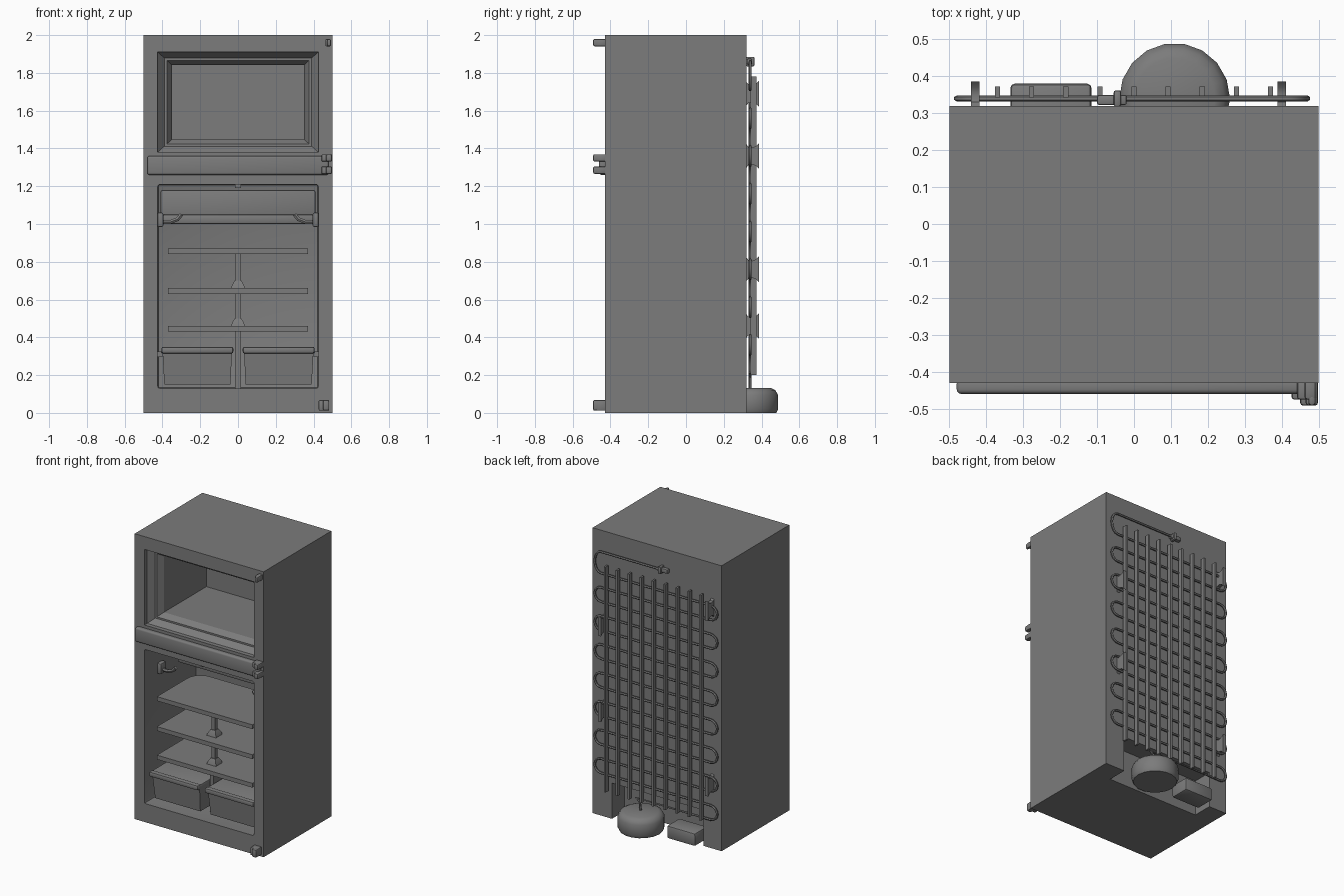
import bpy, bmesh, math
from mathutils import Vector

cube = bpy.data.objects.get("Cube")
if cube:
    bpy.data.objects.remove(cube)

grey = bpy.data.materials.new("dark_grey")
grey.use_nodes = True
grey.diffuse_color = (0.2, 0.2, 0.2, 1)
grey.node_tree.nodes["Principled BSDF"].inputs["Base Color"].default_value = (0.2, 0.2, 0.2, 1)


def finish(name, bm):
    bmesh.ops.recalc_face_normals(bm, faces=bm.faces)
    mesh = bpy.data.meshes.new(name)
    bm.to_mesh(mesh)
    bm.free()
    ob = bpy.data.objects.new(name, mesh)
    bpy.context.collection.objects.link(ob)
    mesh.materials.append(grey)
    return ob


def activate(ob):
    bpy.ops.object.select_all(action="DESELECT")
    ob.select_set(True)
    bpy.context.view_layer.objects.active = ob


def smooth(ob):
    activate(ob)
    bpy.ops.object.shade_smooth_by_angle(angle=math.radians(35))
    return ob


def box(name, x, y, z, bevel=0, segments=2):
    bm = bmesh.new()
    bmesh.ops.create_cube(bm, size=1)
    for v in bm.verts:
        v.co = [lo + (c + 0.5) * (hi - lo) for c, (lo, hi) in zip(v.co, (x, y, z))]
    if bevel:
        bmesh.ops.bevel(bm, geom=bm.edges[:], offset=bevel, segments=segments,
                        profile=0.5, affect="EDGES")
    return smooth(finish(name, bm))


def bridge(name, rings):
    """Solid through a series of point rings, closed at both ends."""
    bm = bmesh.new()
    loops = [[bm.verts.new(p) for p in ring] for ring in rings]
    n = len(loops[0])
    for a, b in zip(loops, loops[1:]):
        for i in range(n):
            bm.faces.new((a[i], a[(i + 1) % n], b[(i + 1) % n], b[i]))
    bm.faces.new(loops[0])
    bm.faces.new(loops[-1])
    return finish(name, bm)


def upright_rect(x, z, y):
    return [(x[0], y, z[0]), (x[1], y, z[0]), (x[1], y, z[1]), (x[0], y, z[1])]


def flat_rect(x, y, z):
    return [(x[0], y[0], z), (x[1], y[0], z), (x[1], y[1], z), (x[0], y[1], z)]


def tube(name, points, radius, cyclic=False):
    curve = bpy.data.curves.new(name, "CURVE")
    curve.dimensions = "3D"
    curve.bevel_depth = radius
    curve.bevel_resolution = 1
    curve.use_fill_caps = True
    spline = curve.splines.new("POLY")
    spline.points.add(len(points) - 1)
    for p, co in zip(spline.points, points):
        p.co = (*co, 1)
    ob = bpy.data.objects.new(name, curve)
    bpy.context.collection.objects.link(ob)
    curve.materials.append(grey)
    activate(ob)
    bpy.ops.object.convert(target="MESH")
    return smooth(bpy.context.object)


def cut(body, cutter):
    cutter.hide_render = True
    mod = body.modifiers.new("cut", "BOOLEAN")
    mod.operation = "DIFFERENCE"
    mod.solver = "EXACT"
    mod.object = cutter
    activate(body)
    bpy.ops.object.modifier_apply(modifier=mod.name)
    bpy.data.objects.remove(cutter)


# Cabinet with freezer, fridge and compressor recesses
cabinet = box("cabinet", (-0.5, 0.5), (-0.43, 0.32), (0, 2))
steps = [(0, -0.45), (0, -0.4), (0.035, -0.36), (0.048, -0.36), (0.075, -0.32), (0.075, 0.15)]
cut(cabinet, bridge("freezer_cutter", [
    upright_rect((-0.425 + i, 0.425 - i), (1.38 + i * 0.9, 1.91 - i * 0.9), y) for i, y in steps]))
cut(cabinet, box("fridge_cutter", (-0.425, 0.425), (-0.5, 0.14), (0.13, 1.21), 0.012))
cut(cabinet, box("recess_cutter", (-0.36, 0.35), (0.18, 0.4), (-0.1, 0.25)))
smooth(cabinet)

# Bar between the two compartments
box("divider_bar", (-0.48, 0.48), (-0.46, -0.42), (1.26, 1.36), 0.012, 3)

# Door hinges
for name, x, z in (("top", 0.477, 1.96), ("upper_middle", 0.47, 1.35),
                   ("lower_middle", 0.47, 1.285), ("bottom", 0.455, 0.04)):
    w = 0.015 if name == "top" else 0.028
    h = 0.028 if name == "bottom" else 0.019
    box(name + "_hinge", (x - w, x + w), (-0.475, -0.42), (z - h, z + h), 0.006)
    box(name + "_hinge_pin", (x - 0.005, x + w), (-0.492, -0.455), (z - h, z + h), 0.008)

# Air duct, light tab and hooks at the top of the fridge
box("air_duct", (-0.41, 0.41), (-0.08, 0.14), (1.02, 1.18), 0.01)
box("duct_lip", (-0.4, 0.4), (-0.1, 0.14), (1.0, 1.05), 0.01)
box("light_tab", (-0.015, 0.015), (-0.4, -0.35), (1.19, 1.212))
for side, label in ((-1, "right"), (1, "left")):
    tube(label + "_hook", [(side * a, -0.26, b) for a, b in (
        (0.425, 1.01), (0.36, 1.01), (0.32, 1.025), (0.3, 1.05))], 0.012)
    box(label + "_hook_base", sorted((side * 0.395, side * 0.427)), (-0.29, -0.23),
        (0.985, 1.06), 0.008)

# Shelves with rounded back corners, post and post feet
for i, z in enumerate((0.445, 0.645, 0.855)):
    outline = [(-0.37, -0.37), (0.37, -0.37)]
    for cx, start in ((0.27, 0), (-0.27, 90)):
        for k in range(7):
            a = math.radians(start + k * 15)
            outline.append((cx + 0.1 * math.cos(a), -0.03 + 0.1 * math.sin(a)))
    smooth(bridge(f"shelf_{i + 1}", [[(x, y, h) for x, y in outline]
                                     for h in (z - 0.015, z + 0.015)]))
    if i < 2:
        foot = [(0.036, z + 0.014), (0.032, z + 0.03), (0.018, z + 0.055)]
        smooth(bridge(f"post_foot_{i + 1}", [
            flat_rect((-r, r), (-0.26 - r, -0.26 + r), h) for r, h in foot]))
box("shelf_post", (-0.013, 0.013), (-0.273, -0.247), (0.44, 0.85))
box("drawer_divider", (-0.015, 0.015), (-0.29, 0.14), (0.13, 0.44))

# Drawers with lids and front handles
for side, label in ((-1, "right"), (1, "left")):
    def span(a, b):
        return sorted((side * a, side * b))
    smooth(bridge(label + "_drawer", [
        flat_rect(span(0.04, 0.39), (-0.36, 0.06), 0.15),
        flat_rect(span(0.032, 0.4), (-0.38, 0.08), 0.33)]))
    box(label + "_drawer_lid", span(0.028, 0.405), (-0.385, 0.09), (0.315, 0.345), 0.006)
    box(label + "_drawer_handle", span(0.025, 0.405), (-0.41, -0.37), (0.315, 0.35), 0.01)
    box(label + "_drawer_rail", span(0.4, 0.427), (-0.36, 0.1), (0.295, 0.325))

# Condenser coil on the back
Y = 0.34
path = [(-0.03, Y, 1.86)]


def turn(side, z_top, z_bottom):
    r = (z_top - z_bottom) / 2
    reach = 0.05
    centre = 0.42 if side > 0 else -0.43
    for k in range(9):
        a = math.radians(90 - k * 22.5)
        path.append((centre + side * reach * math.cos(a), Y, (z_top + z_bottom) / 2 + r * math.sin(a)))


turn(1, 1.86, 1.71)
for row in range(15):
    z = 1.71 - row * 0.1
    turn(-1 if row % 2 == 0 else 1, z, z - 0.1)
path += [(0.15, Y, 0.21), (0.12, Y, 0.19), (0.11, Y, 0.1)]
tube("condenser_coil", path, 0.008)
box("coil_connector", (-0.1, -0.02), (0.322, 0.35), (1.845, 1.875), 0.006)
box("coil_valve", (-0.055, -0.035), (0.318, 0.362), (1.835, 1.885), 0.006)

# Upright cooling bars
for i in range(9):
    x = -0.37 + i * 0.0925
    box(f"cooling_bar_{i + 1}", (x - 0.007, x + 0.007), (0.342, 0.372), (0.2, 1.78))

# Waisted clips that hold the coil to the cabinet
for i, (x, z) in enumerate(((-0.43, 1.69), (0.4, 1.36), (0.4, 0.76), (-0.43, 0.46))):
    shape = [(0.315, 0.068), (0.33, 0.05), (0.35, 0.045), (0.37, 0.052), (0.386, 0.068)]
    smooth(bridge(f"coil_clip_{i + 1}", [
        upright_rect((x - 0.012, x + 0.012), (z - h, z + h), y) for y, h in shape]))

# Compressor and drip box
dome = [(0.14, 0), (0.15, 0.02), (0.15, 0.095), (0.135, 0.12), (0.11, 0.132)]
smooth(bridge("compressor", [[(0.11 + r * math.cos(k * math.tau / 18),
                               0.34 + r * math.sin(k * math.tau / 18), z)
                              for k in range(18)] for r, z in dome]))
box("relay_box", (-0.335, -0.115), (0.24, 0.38), (0.01, 0.1), 0.012)
